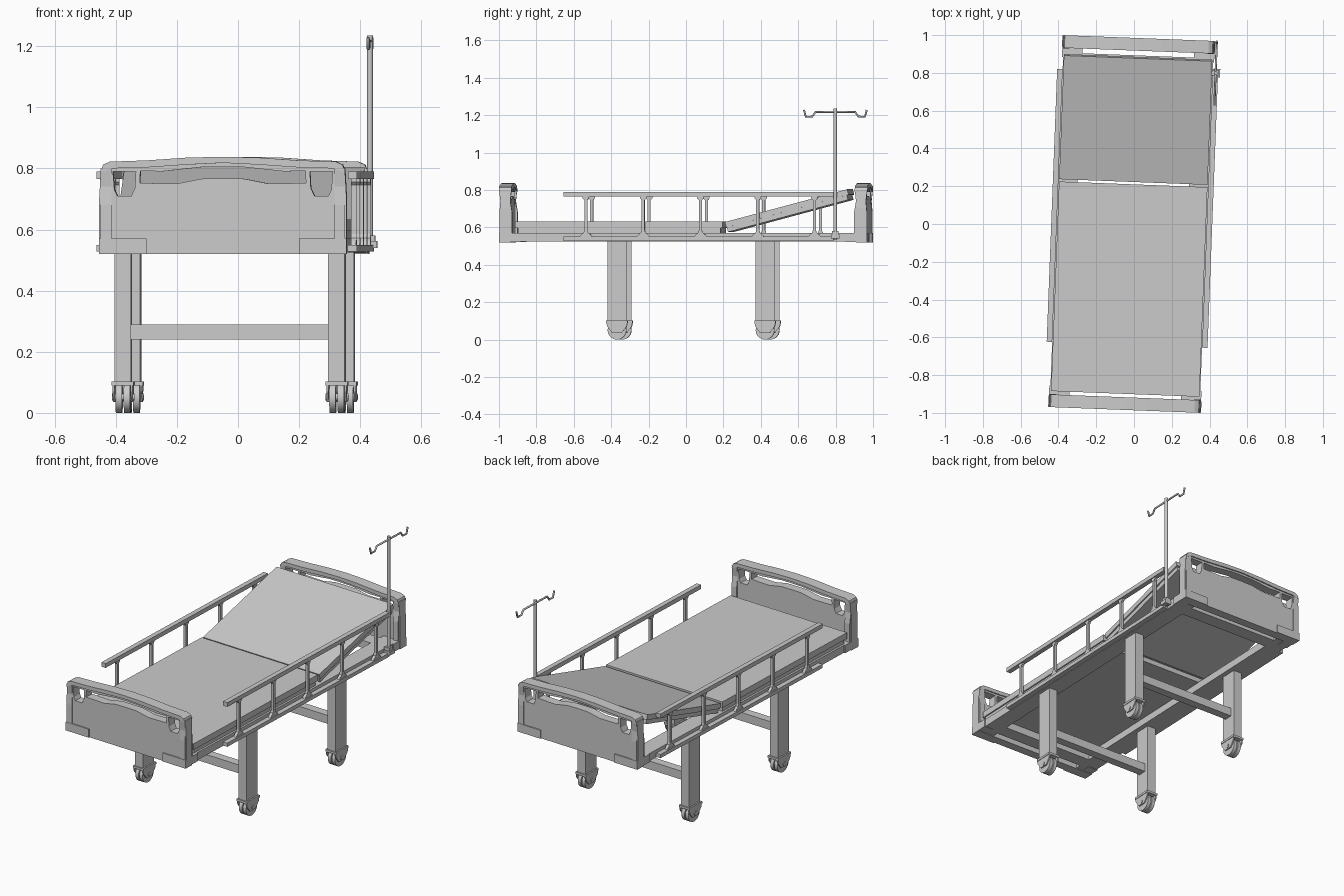
import bpy, bmesh, math
from mathutils import Matrix, Vector

if "Cube" in bpy.data.objects:
    bpy.data.objects.remove(bpy.data.objects["Cube"])

def finish(name, bm):
    bmesh.ops.recalc_face_normals(bm, faces=bm.faces)
    me = bpy.data.meshes.new(name)
    bm.to_mesh(me)
    bm.free()
    ob = bpy.data.objects.new(name, me)
    bpy.context.collection.objects.link(ob)
    return ob

def box(name, x0, x1, y0, y1, z0, z1):
    bm = bmesh.new()
    bmesh.ops.create_cube(bm, size=1)
    for v in bm.verts:
        v.co = (x0 + (v.co.x + .5) * (x1 - x0),
                y0 + (v.co.y + .5) * (y1 - y0),
                z0 + (v.co.z + .5) * (z1 - z0))
    return finish(name, bm)

def slab(name, loops, axis, lo, hi):
    """Outline (plus hole loops) extruded along x or y."""
    put = (lambda p: (lo, p[0], p[1])) if axis == 'x' else (lambda p: (p[0], lo, p[1]))
    bm = bmesh.new()
    for loop in loops:
        vs = [bm.verts.new(put(p)) for p in loop]
        for i in range(len(vs)):
            bm.edges.new((vs[i - 1], vs[i]))
    bmesh.ops.triangle_fill(bm, edges=bm.edges[:], use_beauty=True)
    r = bmesh.ops.extrude_face_region(bm, geom=bm.faces[:], use_keep_orig=True)
    d = Vector((hi - lo, 0, 0) if axis == 'x' else (0, hi - lo, 0))
    bmesh.ops.translate(bm, vec=d, verts=[g for g in r['geom'] if isinstance(g, bmesh.types.BMVert)])
    return finish(name, bm)

def cylinder(name, r, depth, loc, axis='z', seg=24):
    bm = bmesh.new()
    rot = Matrix.Rotation(math.pi / 2, 4, 'Y') if axis == 'x' else Matrix()
    bmesh.ops.create_cone(bm, cap_ends=True, segments=seg, radius1=r, radius2=r, depth=depth,
                          matrix=Matrix.Translation(loc) @ rot)
    ob = finish(name, bm)
    for p in ob.data.polygons:
        p.use_smooth = len(p.vertices) == 4
    ob.data.set_sharp_from_angle(angle=math.radians(40))
    return ob

def tube(name, pts, r):
    cu = bpy.data.curves.new(name, 'CURVE')
    cu.dimensions = '3D'
    cu.bevel_depth, cu.bevel_resolution, cu.use_fill_caps = r, 2, True
    s = cu.splines.new('POLY')
    s.points.add(len(pts) - 1)
    for p, c in zip(s.points, pts):
        p.co = (*c, 1)
    tmp = bpy.data.objects.new(name + "_path", cu)
    bpy.context.collection.objects.link(tmp)
    me = bpy.data.meshes.new_from_object(tmp.evaluated_get(bpy.context.evaluated_depsgraph_get()))
    bpy.data.objects.remove(tmp)
    ob = bpy.data.objects.new(name, me)
    bpy.context.collection.objects.link(ob)

def both(half):
    """Complete a right-hand half profile with its mirror image."""
    return half + [(-x, z) for x, z in reversed(half) if x > 0]

# Head and foot boards: panel with wavy slot and two hand holes, plus a thicker cap
top = [(0, .838), (.12, .835), (.25, .826), (.37, .822), (.392, .812), (.4, .79)]
under = [(.385, .79), (.36, .8), (.25, .803), (.12, .812), (0, .818)]
panel = both([(.405, .52), (.405, .70), (.4, .79), (.385, .808), (.36, .815), (.25, .82), (.12, .828), (0, .832)])
slot = both([(0, .805), (.07, .804), (.2, .79), (.27, .792), (.272, .752), (.15, .75), (.07, .766), (0, .767)][::-1])
slot = [(0, .767), (.07, .766), (.15, .75), (.272, .752), (.27, .792), (.2, .79), (.07, .804), (0, .805)]
slot = slot + [(-x, z) for x, z in slot[::-1] if x > 0]
hole = [(.3, .71), (.345, .71), (.355, .73), (.36, .79), (.285, .79), (.288, .735)]
panel = [(.405, .52), (.405, .70), (.4, .79), (.385, .808), (.36, .815), (.25, .82), (.12, .828), (0, .832)]
panel = panel + [(-x, z) for x, z in panel[::-1] if x > 0]
cap = top + under
cap = cap[:-1] + [(0, .818)] + [(-x, z) for x, z in under[-2::-1]] + [(-x, z) for x, z in top[:0:-1]]
for s, end in ((-1, "foot"), (1, "head")):
    slab(end + "_board", [panel, slot, hole, [(-x, z) for x, z in hole]], 'y', s * .925, s * .978)
    slab(end + "_board_cap", [cap], 'y', s * .918, s * .985)
    for t in (-1, 1):
        xa, xb = sorted((t * .25, t * .405))
        ya, yb = sorted((s * .925, s * .985))
        box(end + "_corner_bumper", xa, xb, ya, yb, .52, .57)
        xa, xb = sorted((t * .34, t * .403))
        ya, yb = sorted((s * .87, s * .93))
        box(end + "_corner_link", xa, xb, ya, yb, .523, .57)
        # Rounded end post of the board
        xa, xb = sorted((t * .365, t * .4))
        slab(end + "_board_post", [[(s * .915, .57), (s * .983, .57), (s * .983, .68), (s * .978, .74),
             (s * .985, .8), (s * .918, .8), (s * .925, .74), (s * .915, .68)]], 'x', xa, xb)

# Bed frame
for t in (-1, 1):
    xa, xb = sorted((t * .295, t * .397))
    box("frame_side_rail", xa, xb, -.925, .925, .525, .57)
    ya, yb = sorted((t * .81, t * .893))
    box("frame_end_rail", -.3, .3, ya, yb, .525, .57)

# Lying surface: flat leg section and raised backrest
box("leg_platform", -.385, .385, -.885, .2, .568, .596)
box("leg_mattress", -.393, .393, -.9, .21, .596, .632)
ca, sa = math.cos(math.radians(15)), math.sin(math.radians(15))
def tilted(name, w, u0, u1, v0, v1):
    pts = [(.24 + u * ca - v * sa, .575 + u * sa + v * ca) for u, v in ((u0, v0), (u1, v0), (u1, v1), (u0, v1))]
    slab(name, [pts], 'x', -w, w)
tilted("backrest_platform", .385, .0, .665, 0, .026)
tilted("backrest_mattress", .393, -.003, .675, .026, .056)

# Legs with cross bars and twin-wheel casters
for y in (-.355, .437):
    box("leg_cross_bar", -.33, .33, y - .025, y + .025, .24, .29)
    for x in (-.35, .35):
        box("leg", x - .027, x + .027, y - .05, y + .05, .1, .53)
        box("caster_plate", x - .036, x + .036, y - .057, y + .057, .09, .103)
        for t in (-1, 1):
            xa, xb = sorted((x + t * .026, x + t * .033))
            slab("caster_fork", [[(y - .057, .095), (y + .057, .095), (y + .052, .07), (y + .025, .035),
                                  (y - .025, .035), (y - .052, .07)]], 'x', xa, xb)
            cylinder("caster_wheel", .05, .021, (x + t * .0135, y, .05), 'x', 28)
        cylinder("caster_axle", .012, .074, (x, y, .052), 'x', 12)

# Side guards
for t in (-1, 1):
    xa, xb = sorted((t * .397, t * .426))
    box("guard_top_rail", xa, xb, -.64, .805, .765, .79)
    box("guard_bottom_rail", xa, xb, -.64, .805, .528, .55)
    pa, pb = sorted((t * .403, t * .42))
    for y in (-.52, -.213, .093, .4, .703):
        half = [(.035, .548), (.025, .562), (.012, .572), (.008, .585), (.008, .745), (.017, .755), (.017, .767)]
        prof = [(y + u, z) for u, z in half] + [(y - u, z) for u, z in half[::-1]]
        slab("guard_post", [prof], 'x', pa, pb)

# Drip stand with double hook and clamp
px, py = .413, .815
cylinder("drip_pole", .0095, .70, (px, py, .885), 'z', 16)
hook = [(0, 1.217), (.106, 1.217), (.124, 1.192), (.158, 1.192), (.168, 1.228)]
tube("drip_hook", [(px, py - u, z) for u, z in hook[::-1]] + [(px, py + u, z) for u, z in hook[1:]], .0055)
box("drip_clamp", .39, .437, py - .022, py + .022, .54, .562)
box("drip_clamp_top", .395, .43, py - .017, py + .017, .562, .58)

# The whole bed stands turned slightly about the vertical
M = Matrix.Translation((-.012, 0, 0)) @ Matrix.Rotation(math.radians(-2.2), 4, 'Z')
for ob in bpy.context.collection.objects:
    ob.data.transform(M)
